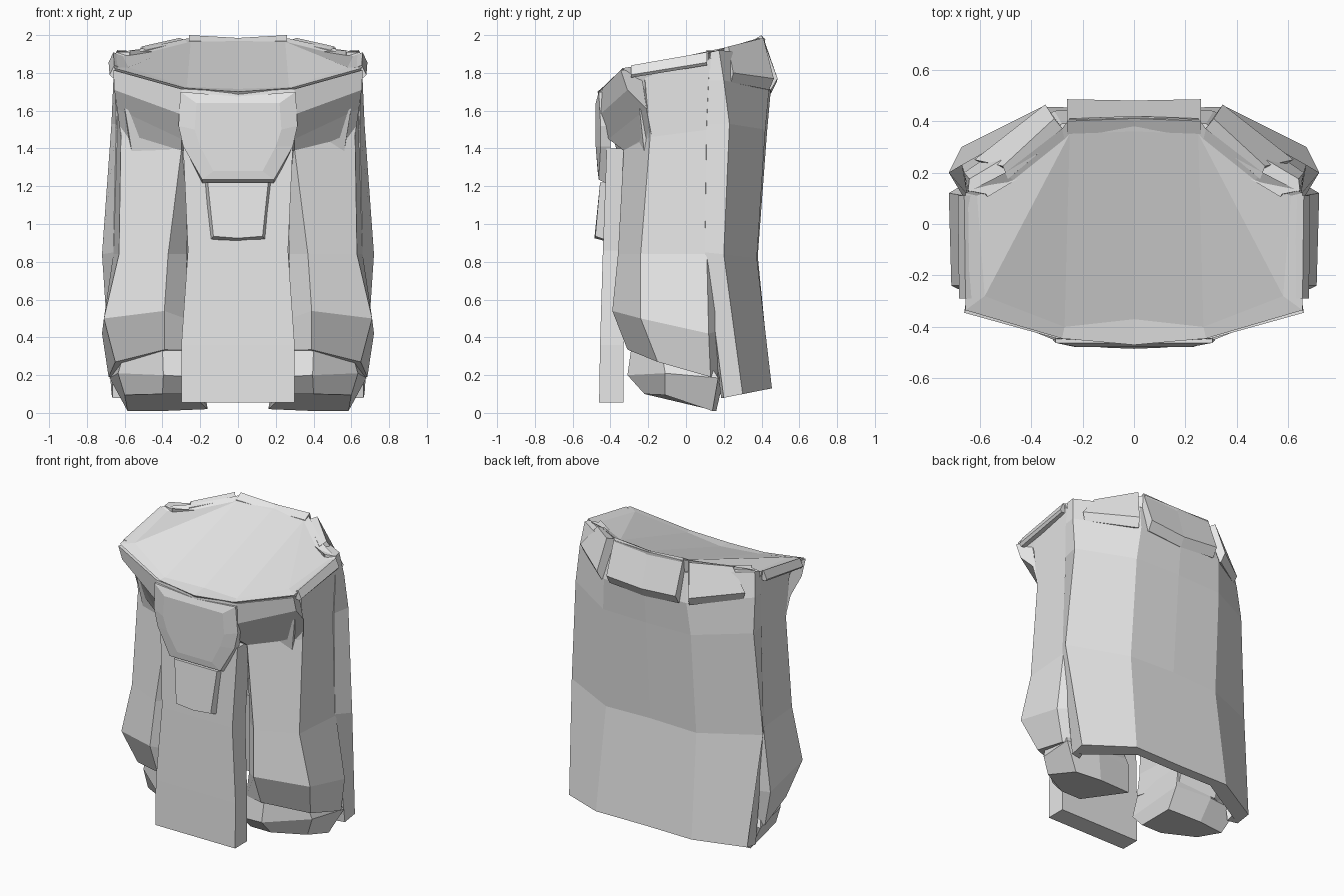
import bpy, bmesh

grey = bpy.data.materials.new("plain_grey")
grey.diffuse_color = (0.8, 0.8, 0.8, 1)


def loft(name, rings, mirror=True, cap=None):
    """Skin a stack of equal-length 3D rings; cap the ends (cap splits the last one)."""
    bm = bmesh.new()
    vr = [[bm.verts.new(p) for p in r] for r in rings]
    n = len(rings[0])
    for a, b in zip(vr, vr[1:]):
        for i in range(n):
            j = (i + 1) % n
            bm.faces.new((a[i], a[j], b[j], b[i]))
    bm.faces.new(vr[0][::-1])
    for ids in cap or [range(n)]:
        bm.faces.new([vr[-1][i] for i in ids])
    bmesh.ops.recalc_face_normals(bm, faces=bm.faces)
    me = bpy.data.meshes.new(name)
    bm.to_mesh(me)
    bm.free()
    me.materials.append(grey)
    ob = bpy.data.objects.new(name, me)
    bpy.context.collection.objects.link(ob)
    if mirror:
        m = ob.modifiers.new("mirror", 'MIRROR')
        m.use_mirror_merge = False
    return ob


def level(z, pts):
    return [(x, y, z) for x, y in pts]


def section(x, pts):
    return [(x, y, z) for y, z in pts]


def both(half):
    """Complete a half outline that starts and ends on the centre line."""
    return half + [(-x, y, z) for x, y, z in half[-2:0:-1]]


# trouser legs with a bulge above the boots
loft("trouser_legs", [
    [(.25, -.27, .33), (.39, -.31, .335), (.65, -.15, .27),
     (.685, .13, .19), (.48, .20, .19), (.22, .17, .22)],
    [(.28, -.28, .50), (.39, -.39, .54), (.71, -.24, .50),
     (.72, .12, .42), (.50, .25, .45), (.25, .2, .45)],
    level(0.84, [(.27, -.26), (.37, -.36), (.63, -.24), (.66, .11), (.5, .25), (.22, .22)]),
    [(.28, -.28, 1.38), (.30, -.33, 1.39), (.62, -.19, 1.46),
     (.64, .12, 1.5), (.5, .28, 1.5), (.1, .25, 1.5)],
    [(.10, -.30, 1.66), (.28, -.30, 1.66), (.63, -.22, 1.80),
     (.65, .13, 1.88), (.5, .18, 1.88), (.1, .25, 1.88)],
])

# boots with sloping soles
loft("boots", [
    [(.25, -.22, .10), (.40, -.22, .10), (.60, -.11, .095),
     (.585, .14, .01), (.40, .16, .01), (.16, .14, .02)],
    [(.24, -.30, .19), (.395, -.31, .20), (.635, -.11, .21),
     (.68, .17, .185), (.45, .20, .18), (.19, .18, .18)],
    [(.26, -.27, .36), (.40, -.29, .34), (.60, -.13, .33),
     (.62, .08, .33), (.45, .16, .33), (.24, .14, .36)],
])

# hip body closed by a sloping top with a flat rim and a steeper middle panel
loft("hip_body", [
    both([(0, -.28, 1.0), (.22, -.25, 1.0), (.5, -.18, 1.0), (.56, .1, 1.0),
          (.48, .16, 1.0), (.3, .25, 1.0), (.22, .28, 1.0), (0, .3, 1.0)]),
    both([(0, -.42, 1.62), (.28, -.38, 1.64), (.62, -.26, 1.74), (.64, .12, 1.8),
          (.5, .2, 1.8), (.28, .36, 1.8), (.25, .39, 1.8), (0, .4, 1.8)]),
    both([(0, -.47, 1.70), (.28, -.445, 1.72), (.655, -.335, 1.825), (.655, .12, 1.905),
          (.5, .2, 1.93), (.28, .37, 1.98), (.25, .41, 1.985), (0, .42, 1.98)]),
    both([(0, -.37, 1.715), (.27, -.40, 1.725), (.58, -.28, 1.83), (.61, .11, 1.89),
          (.47, .17, 1.91), (.27, .33, 1.96), (.25, .35, 1.965), (0, .36, 1.965)]),
], mirror=False, cap=[(0, 1, 6, 7), (0, 7, 8, 13), (1, 2, 6), (13, 8, 12),
                      (2, 3, 4, 5, 6), (8, 9, 10, 11, 12)])


# back skirt: a thick shell flaring at the hem
def shell(outer, t=0.07):
    inner = [(max(x - t, 0), y - t * (0.2 if i == len(outer) - 1 else 1), z)
             for i, (x, y, z) in enumerate(outer)]
    return outer + inner[::-1]


loft("back_skirt", [
    shell([(0, .45, .13), (.36, .455, .13), (.67, .30, .10), (.665, .20, .08)]),
    shell([(0, .38, .83), (.34, .375, .82), (.72, .20, .84), (.66, .10, .85)]),
    shell([(0, .43, 1.5), (.33, .42, 1.5), (.67, .23, 1.53), (.645, .11, 1.53)]),
    shell([(0, .45, 1.72), (.31, .44, 1.72), (.66, .20, 1.76), (.65, .12, 1.76)]),
    shell([(0, .42, 1.9), (.28, .39, 1.9), (.64, .175, 1.92), (.645, .13, 1.91)]),
])

# belt: front, sides and back pieces
loft("front_belt", [
    section(.0, [(-.35, 1.69), (-.46, 1.70), (-.47, 1.60), (-.41, 1.45), (-.33, 1.39)]),
    section(.3, [(-.35, 1.71), (-.445, 1.715), (-.455, 1.58), (-.41, 1.45), (-.33, 1.39)]),
    [(.62, -.24, 1.81), (.66, -.345, 1.815), (.655, -.31, 1.71),
     (.64, -.21, 1.61), (.62, -.18, 1.46)],
])
loft("side_belt", [
    [(.60, -.29, 1.78), (.665, -.29, 1.775), (.68, -.29, 1.79),
     (.655, -.29, 1.84), (.60, -.29, 1.82)],
    [(.60, .11, 1.85), (.675, .11, 1.84), (.685, .11, 1.855),
     (.66, .11, 1.91), (.60, .11, 1.88)],
])
loft("diagonal_belt", [
    [(.27, .36, 1.97), (.31, .41, 1.985), (.345, .465, 1.77), (.33, .44, 1.71), (.26, .36, 1.75)],
    [(.49, .175, 1.92), (.51, .225, 1.94), (.62, .25, 1.80), (.60, .24, 1.75), (.49, .175, 1.75)],
])
loft("back_belt", [
    section(-.26, [(.35, 1.97), (.40, 2.0), (.485, 1.77), (.45, 1.71), (.36, 1.74)]),
    section(0, [(.36, 1.96), (.41, 1.985), (.48, 1.75), (.45, 1.69), (.36, 1.74)]),
    section(.26, [(.35, 1.97), (.40, 2.0), (.485, 1.77), (.45, 1.71), (.36, 1.74)]),
], mirror=False)


# hanging front cloth
def slab(z, w, front, back):
    return level(z, [(-w, front), (w, front), (w, back), (-w, back)])


loft("front_cloth", [
    slab(.055, .30, -.46, -.33), slab(.36, .30, -.455, -.33), slab(.86, .265, -.44, -.30),
    slab(1.4, .29, -.42, -.28)], mirror=False)

# buckle plate with a raised face, and the tongue below it
buckle = [(-.19, 1.235), (.19, 1.235), (.29, 1.41), (.315, 1.52), (.305, 1.70),
          (0, 1.675), (-.305, 1.70), (-.315, 1.52), (-.29, 1.41)]
face = [(-.13, 1.28), (.13, 1.28), (.20, 1.41), (.23, 1.5), (.22, 1.64),
        (0, 1.64), (-.22, 1.64), (-.23, 1.5), (-.20, 1.41)]
loft("buckle_plate", [
    [(x, -.40, z - .03 if z < 1.3 else z) for x, z in buckle],
    [(x, -.462 if z < 1.3 or z > 1.6 else -.452, z) for x, z in buckle],
    [(x, -.468 if z < 1.3 else -.478, z) for x, z in face],
], mirror=False)
loft("buckle_tongue", [
    [(-.15, -.41, .91), (0, -.41, .905), (.15, -.41, .91), (.185, -.40, 1.22), (-.185, -.40, 1.22)],
    [(-.13, -.48, .935), (0, -.485, .925), (.13, -.48, .935), (.16, -.455, 1.22), (-.16, -.455, 1.22)],
], mirror=False)
